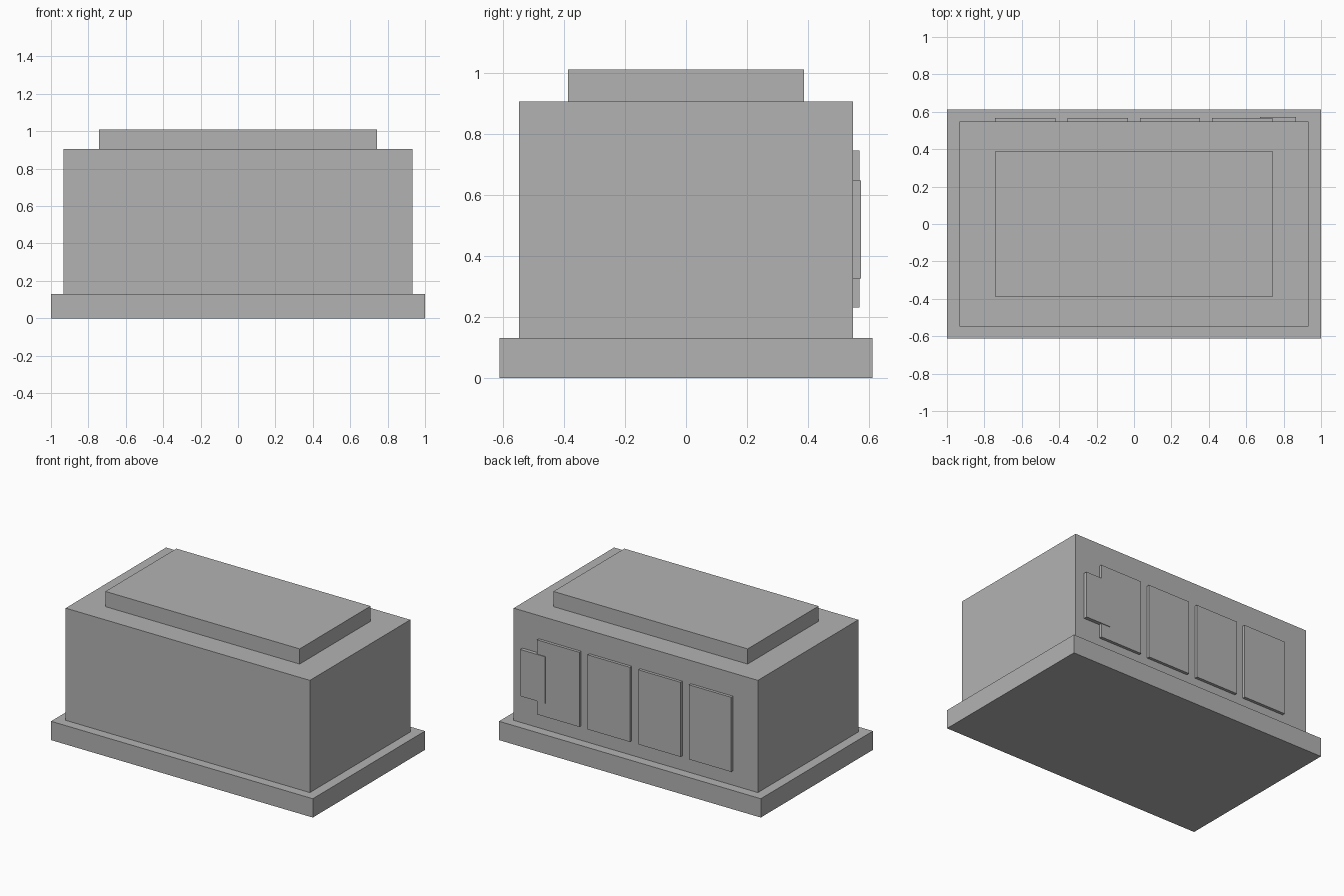
import bpy

cube = bpy.data.objects.get("Cube")
if cube:
    bpy.data.objects.remove(cube, do_unlink=True)

grey = bpy.data.materials.new("plain_grey")
grey.use_nodes = True
colour = (0.45, 0.45, 0.45, 1)
grey.diffuse_color = colour
grey.node_tree.nodes["Principled BSDF"].inputs["Base Color"].default_value = colour


def box(name, x, y, z):
    """Add a box spanning the given (low, high) ranges."""
    spans = (x, y, z)
    bpy.ops.mesh.primitive_cube_add(size=1, location=[(a + b) / 2 for a, b in spans])
    obj = bpy.context.object
    obj.name = name
    obj.scale = [b - a for a, b in spans]
    bpy.ops.object.transform_apply(location=False, rotation=False, scale=True)
    obj.data.materials.append(grey)
    return obj


# Stacked main volumes
WALL = 0.548
box("base_plinth", (-1, 1), (-0.612, 0.612), (0, 0.13))
box("main_block", (-0.933, 0.933), (-WALL, WALL), (0.13, 0.905))
box("roof_block", (-0.742, 0.742), (-0.387, 0.387), (0.905, 1.01))

# Row of raised panels on the back wall
for i in range(4):
    left = -0.743 + i * 0.387
    box(f"back_panel_{i + 1}", (left, left + 0.323), (WALL - 0.01, 0.568), (0.23, 0.745))

# Small plate overlapping the end panel
box("back_side_plate", (0.675, 0.865), (WALL - 0.01, 0.573), (0.325, 0.647))
